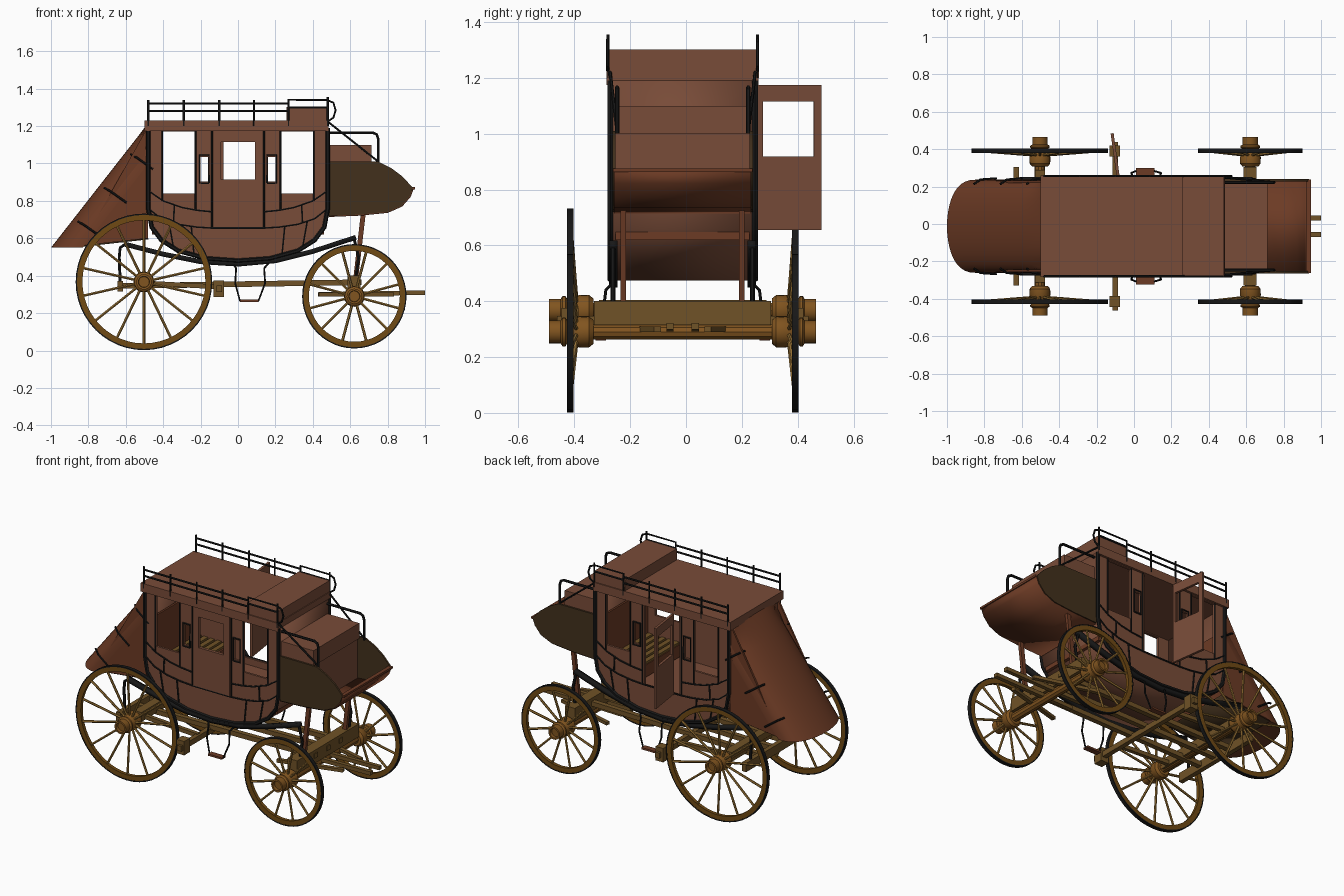
import bpy, bmesh
from math import pi, sin, cos, radians
from mathutils import Vector, Matrix

if "Cube" in bpy.data.objects:
    bpy.data.objects.remove(bpy.data.objects["Cube"])

YC = -0.012


def mat(name, c):
    m = bpy.data.materials.new(name)
    m.diffuse_color = (*c, 1)
    m.use_nodes = True
    m.node_tree.nodes["Principled BSDF"].inputs["Base Color"].default_value = m.diffuse_color
    return m


BODY = mat("body_brown", (0.19, 0.072, 0.04))
LEATHER = mat("leather", (0.15, 0.043, 0.018))
DARK = mat("dark_leather", (0.055, 0.03, 0.012))
RIM = mat("rim_wood", (0.16, 0.068, 0.007))
SPOKE = mat("spoke_wood", (0.32, 0.17, 0.035))
HUB = mat("hub_wood", (0.22, 0.09, 0.014))
FRAME = mat("frame_wood", (0.16, 0.085, 0.02))
IRON = mat("black_iron", (0.009, 0.009, 0.009))


def finish(name, me, m, smooth=True):
    me.materials.clear()
    me.materials.append(m)
    if smooth:
        me.shade_smooth()
        me.set_sharp_from_angle(angle=radians(35))
    ob = bpy.data.objects.new(name, me)
    bpy.context.collection.objects.link(ob)
    return ob


def from_bm(name, bm, m, smooth=True):
    bmesh.ops.recalc_face_normals(bm, faces=bm.faces)
    me = bpy.data.meshes.new(name)
    bm.to_mesh(me)
    bm.free()
    return finish(name, me, m, smooth)


def from_curve(name, cu, paths, m, cyclic, mtx=Matrix()):
    for p in paths:
        s = cu.splines.new('POLY')
        s.points.add(len(p) - 1)
        for q, v in zip(s.points, p):
            q.co = (*v, 1) if len(v) == 3 else (*v, 0, 1)
        s.use_cyclic_u = cyclic
    tmp = bpy.data.objects.new(name, cu)
    bpy.context.collection.objects.link(tmp)
    dg = bpy.context.evaluated_depsgraph_get()
    me = bpy.data.meshes.new_from_object(tmp.evaluated_get(dg))
    bpy.data.objects.remove(tmp)
    me.transform(mtx)
    return finish(name, me, m)


def tube(name, paths, r, m, res=1):
    cu = bpy.data.curves.new(name, 'CURVE')
    cu.dimensions = '3D'
    cu.bevel_depth, cu.bevel_resolution, cu.use_fill_caps = r, res, True
    return from_curve(name, cu, paths, m, False)


def plate(name, loops, y, t, m, mtx=Matrix()):
    """Upright plate in the xz plane; loops after the first are holes."""
    cu = bpy.data.curves.new(name, 'CURVE')
    cu.dimensions, cu.fill_mode, cu.extrude = '2D', 'BOTH', t / 2
    M = Matrix.Translation((0, y, 0)) @ mtx @ Matrix.Rotation(pi / 2, 4, 'X')
    return from_curve(name, cu, loops, m, True, M)


def sheet(name, path, y, half, t, m):
    """Path in xz swept across y and thickened."""
    bm = bmesh.new()
    rows = [[bm.verts.new((x, y + s * half, z)) for s in (-1, 1)] for x, z in path]
    for a, b in zip(rows, rows[1:]):
        bm.faces.new((a[0], a[1], b[1], b[0]))
    ob = from_bm(name, bm, m)
    md = ob.modifiers.new("thick", 'SOLIDIFY')
    md.thickness, md.offset = t, 0
    return ob


def box(name, x0, x1, y0, y1, z0, z1, m):
    bm = bmesh.new()
    M = Matrix.Translation(((x0 + x1) / 2, (y0 + y1) / 2, (z0 + z1) / 2))
    bmesh.ops.create_cube(bm, size=1, matrix=M @ Matrix.Diagonal((x1 - x0, y1 - y0, z1 - z0, 1)))
    return from_bm(name, bm, m, False)


def bar(name, p, q, w, h, m):
    p, q = Vector(p), Vector(q)
    d = q - p
    bm = bmesh.new()
    M = Matrix.Translation((p + q) / 2) @ d.to_track_quat('X', 'Z').to_matrix().to_4x4()
    bmesh.ops.create_cube(bm, size=1, matrix=M @ Matrix.Diagonal((d.length, w, h, 1)))
    return from_bm(name, bm, m, False)


def lathe(name, prof, x, z, s, n, m, closed=False):
    """Profile of (radius, distance from centre line) spun about a y axis."""
    bm = bmesh.new()
    R = [[bm.verts.new((x + r * cos(2 * pi * i / n), YC + s * d, z + r * sin(2 * pi * i / n)))
          for r, d in prof] for i in range(n)]
    k = len(prof)
    for i in range(n):
        a, b = R[i], R[(i + 1) % n]
        for j in range(k if closed else k - 1):
            bm.faces.new((a[j], a[(j + 1) % k], b[(j + 1) % k], b[j]))
    bmesh.ops.remove_doubles(bm, verts=bm.verts, dist=1e-5)
    return from_bm(name, bm, m)


def rect(x0, x1, z0, z1):
    return [(x0, z0), (x1, z0), (x1, z1), (x0, z1)]


# wheels and axles
for nm, x, z, R, n in (("rear", -0.503, 0.367, 0.365, 14), ("front", 0.622, 0.29, 0.279, 12)):
    for s, side in ((-1, "right"), (1, "left")):
        w = f"{nm}_{side}_wheel"
        a, b = 0.392, 0.414
        lathe(w + "_rim", [(R - .036, a), (R - .036, b), (R - .006, b), (R - .006, a)], x, z, s, 48, RIM, True)
        lathe(w + "_tyre", [(R - .007, a - .001), (R - .007, b + .001), (R, b + .001), (R, a - .001)], x, z, s, 48, IRON, True)
        lathe(w + "_hub", [(0, .32), (.043, .32), (.055, .335), (.056, .37), (.046, .39), (.044, .415),
                           (.052, .42), (.052, .43), (.041, .437), (.041, .478), (.03, .478), (.028, .46), (0, .46)], x, z, s, 20, HUB)
        tube(w + "_spokes", [[(x + r * cos(t), YC + s * d, z + r * sin(t)) for r, d in ((.035, .38), (R - .03, .403))]
                             for t in (2 * pi * (i + .5) / n for i in range(n))], .0075, SPOKE)
    tube(nm + "_axle", [[(x, YC - .33, z), (x, YC + .33, z)]], .028, HUB, 3)

# running gear
box("front_bolster", .585, .655, YC - .317, YC + .317, .315, .40, FRAME)
box("rear_axle_bed", -.53, -.475, YC - .30, YC + .30, .345, .405, FRAME)
box("rear_crossbar", -.645, -.615, YC - .317, YC + .317, .315, .372, FRAME)
for i, y in enumerate((-.128, 0, .128)):
    bar(f"reach_{i}", (-.64, YC + y, .345), (.66, YC + y, .365), .032, .03, FRAME)
for s in (-1, 1):
    bar("tongue_bar", (.43, YC + s * .045, .30), (1.0, YC + s * .045, .31), .026, .024, FRAME)
    bar("front_hound", (.43, YC + s * .2, .30), (.83, YC + s * .09, .30), .025, .02, FRAME)
    bar("brake_arm", (-.48, YC + s * .25, .36), (-.10, YC + s * .25, .34), .025, .025, FRAME)
    box("brake_shoe", -.13, -.075, YC + s * .403 - .03, YC + s * .403 + .03, .285, .375, FRAME)
    bar("boot_post", (.63, YC + s * .212, .39), (.67, YC + s * .212, .735), .02, .026, LEATHER)
    tube("front_standard", [[(.63, YC + s * .25, .39), (.645, YC + s * .25, .50), (.62, YC + s * .25, .60)]], .009, IRON)
    tube("rear_standard", [[(-.63, YC + s * .25, .36), (-.635, YC + s * .25, .50), (-.63, YC + s * .25, .55),
                            (-.60, YC + s * .25, .57)]], .009, IRON)
    # leather suspension strap
    sheet("suspension_strap", [(-.61, .57), (-.4, .515), (-.2, .475), (0, .462), (.2, .48), (.4, .53), (.63, .605)],
          YC + s * .248, .015, .026, IRON)
    # step
    y0, y1 = YC + s * .24, YC + s * .285
    tube("step_hanger", [[(-.035, y0, .475), (-.01, y1 - s * .01, .44), (-.015, y1, .36), (.01, y1 + s * .01, .267),
                          (.11, y1 + s * .01, .267), (.145, y1, .36), (.14, y1 - s * .01, .44), (.17, y0, .475)]], .0055, IRON)
    box("step", .01, .11, *sorted((YC + s * .275, YC + s * .312)), .26, .272, LEATHER)
bar("brake_beam", (-.10, YC - .45, .33), (-.10, YC + .45, .33), .03, .035, FRAME)

# coach body: curved tub and two side panels
half = [(.48, 1.19), (.48, .76), (.462, .66), (.41, .59), (.32, .533), (.17, .492)]
U = [(-x, z) for x, z in half] + [(0, .48)] + half[::-1]
sheet("body_tub", U, YC, .25, .012, BODY)
wins = [rect(-.40, -.23, .84, 1.17), rect(.23, .40, .84, 1.17), rect(-.20, -.16, .905, 1.035), rect(.16, .20, .905, 1.035)]
plate("right_side_panel", [U] + wins + [rect(-.09, .09, .915, 1.115)], YC - .25, .014, BODY)
plate("left_side_panel", [U] + wins + [rect(-.125, .125, .655, 1.175)], YC + .25, .014, BODY)
plate("right_door", [rect(-.13, .13, .66, 1.175), rect(-.09, .09, .915, 1.115)], YC - .258, .01, BODY)
plate("open_left_door", [rect(0, .23, .655, 1.175), rect(.018, .202, .918, 1.115)], .257, .016, BODY,
      Matrix.Translation((-.085, 0, 0)) @ Matrix.Rotation(radians(98), 4, 'Z'))

# black mouldings on both sides
up = [(.48, .855), (.40, .80), (.30, .765), (.22, .75), (.14, .742)]
lo = [(.48, .76), (.41, .705), (.32, .675), (.22, .66), (.14, .655)]
for s in (-1, 1):
    y = YC + s * .259
    P = lambda pts, k=1: [(k * x, y, z) for x, z in pts]
    tube("edge_moulding", [P(U)], .012, IRON)
    lines = [P([(-.14, .655), (.14, .655)])]
    for k in (-1, 1):
        lines += [P(l, k) for l in (up, lo, [(.14, .655), (.14, 1.18)], [(.227, .75), (.227, 1.18)],
                                    [(.405, .80), (.405, 1.18)], [(.25, .665), (.235, .51)], [(.37, .69), (.345, .55)],
                                    [(.34, .78), (.345, .685)],
                                    [(.155, .895), (.205, .895), (.205, 1.045), (.155, 1.045), (.155, .895)])]
    tube("panel_moulding", lines, .005, IRON)

# benches with slats
for x0, x1, xb in ((-.46, -.22, -.46), (.22, .46, .45)):
    box("bench_base", x0, x1, YC - .24, YC + .24, .62, .70, LEATHER)
    for i in range(5):
        x = x0 + .005 + i * .048
        box("bench_slat", x, x + .032, YC - .24, YC + .24, .70, .715, FRAME)
    box("bench_back", xb, xb + .012, YC - .24, YC + .24, .70, 1.0, LEATHER)
box("floor", -.38, .38, YC - .245, YC + .245, .60, .612, BODY)

# roof, box and roof rails
box("roof", -.50, .485, YC - .272, YC + .272, 1.175, 1.23, BODY)
box("roof_box", .26, .48, YC - .265, YC + .265, 1.23, 1.302, BODY)
for s in (-1, 1):
    y = YC + s * .268
    rails = [[(-.48, y, h), (.27, y, h)] for h in (1.28, 1.32)]
    rails += [[(x, y, 1.2), (x, y, 1.34)] for x in (-.48, -.29, -.10, .085)]
    rails += [[(.27, y, 1.2), (.27, y, 1.34), (.48, y, 1.34)], [(.27, y, 1.30), (.48, y, 1.30)], [(.48, y, 1.2), (.48, y, 1.355)],
              [(.48, y, 1.338), (.51, y, 1.325), (.522, y, 1.285), (.51, y, 1.245), (.48, y, 1.225)]]
    tube("roof_rail", rails, .006, IRON)

# driver's seat and front boot
under = [(.935, .87), (.918, .825), (.875, .775), (.80, .742), (.65, .727), (.485, .72)]
side = [(.485, 1.01), (.75, 1.01), (.82, .975), (.88, .93)] + under
sheet("front_boot_underside", under, YC, .245, .012, LEATHER)
box("footboard_lip", .92, .945, YC - .25, YC + .25, .862, .875, LEATHER)
box("seat", .48, .715, YC - .235, YC + .235, 1.0, 1.10, BODY)
box("seat_front", .68, .70, YC - .24, YC + .24, .735, 1.0, BODY)
for s in (-1, 1):
    plate("front_boot_side", [side], YC + s * .246, .012, DARK)
    y = YC + s * .235
    tube("seat_rail", [[(.48, y, 1.165), (.72, y, 1.165), (.742, y, 1.155), (.75, y, 1.13), (.75, y, 1.0)]], .008, IRON)
    tube("seat_brace", [[(.485, YC + s * .26, 1.22), (.75, y, 1.01)]], .006, IRON)

# rear boot: rounded leather cover, side panels and straps
bm = bmesh.new()
rows = []
for i in range(9):
    t = i / 8
    xc, z = -1.0 + .52 * t, .55 + .665 * t
    rows.append([bm.verts.new((min(xc + .17 * (1 - abs(sin(pi * j / 20)) ** .7), -.482), YC + .25 * cos(pi * j / 20), z))
                 for j in range(21)])
for a, b in zip(rows, rows[1:]):
    for j in range(20):
        bm.faces.new((a[j], a[j + 1], b[j + 1], b[j]))
bm.faces.new(rows[0])
from_bm("rear_boot_cover", bm, LEATHER)
wedge = [(-.48, 1.20), (-.84, .56), (-.48, .60)]
sheet("rear_boot_floor", wedge[1:], YC, .235, .012, DARK)
for s in (-1, 1):
    plate("rear_boot_side", [wedge], YC + s * .238, .012, LEATHER)
    st = []
    for z in (1.03, .85, .67):
        x = -1.0 + .52 * (z - .55) / .665
        st.append([(x + .05, YC + s * .225, z + .02), (x + .085, YC + s * .25, z), (x + .17, YC + s * .256, z - .06)])
    tube("boot_strap", st, .006, IRON)
